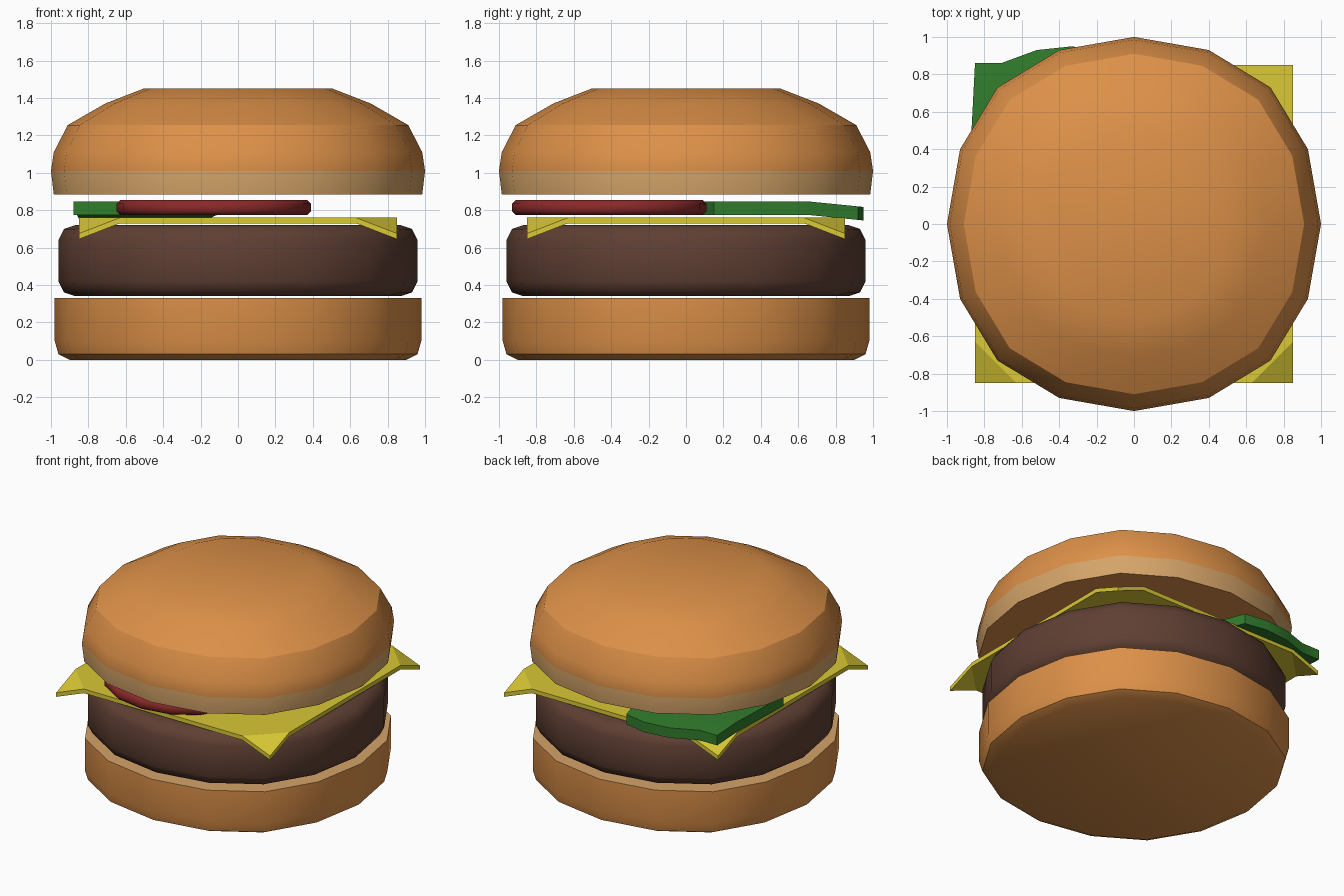
import bpy, bmesh
from mathutils import Vector

if "Cube" in bpy.data.objects:
    bpy.data.objects.remove(bpy.data.objects["Cube"])


def material(name, rgb):
    m = bpy.data.materials.new(name)
    m.diffuse_color = (*rgb, 1)
    m.use_nodes = True
    m.node_tree.nodes["Principled BSDF"].inputs["Base Color"].default_value = m.diffuse_color
    return m


crust = material("crust", (0.72, 0.28, 0.065))
crumb = material("crumb", (0.66, 0.37, 0.14))
meat = material("meat", (0.115, 0.05, 0.033))
yellow = material("yellow", (0.70, 0.58, 0.035))
red = material("red", (0.26, 0.022, 0.022))
green = material("green", (0.03, 0.20, 0.025))

# Slightly squarish 16-sided outline: one quadrant, turned four times
OUTLINE = []
for turn in range(4):
    for x, y in [(1, 0), (0.93, 0.40), (0.73, 0.73), (0.40, 0.93)]:
        for _ in range(turn):
            x, y = -y, x
        OUTLINE.append((x, y))


def finish(name, bm, mats, angle):
    bmesh.ops.recalc_face_normals(bm, faces=bm.faces)
    me = bpy.data.meshes.new(name)
    bm.to_mesh(me)
    bm.free()
    for m in mats:
        me.materials.append(m)
    ob = bpy.data.objects.new(name, me)
    bpy.context.collection.objects.link(ob)
    bpy.ops.object.select_all(action='DESELECT')
    ob.select_set(True)
    bpy.context.view_layer.objects.active = ob
    bpy.ops.object.shade_smooth_by_angle(angle=angle)
    return ob


def disc(name, profile, mats, pale=(), centre=(0, 0), angle=0.6):
    """Stack of outline rings (radius, z); bands listed in pale use material 1."""
    bm = bmesh.new()
    rings = [[bm.verts.new((centre[0] + r * x, centre[1] + r * y, z))
              for x, y in OUTLINE] for r, z in profile]
    n = len(OUTLINE)
    bm.faces.new(rings[0][::-1])
    for k, (a, b) in enumerate(zip(rings, rings[1:])):
        for i in range(n):
            j = (i + 1) % n
            f = bm.faces.new((a[i], a[j], b[j], b[i]))
            f.material_index = int(k in pale)
    cap = bm.faces.new(rings[-1])
    cap.material_index = int("cap" in pale)
    return finish(name, bm, mats, angle)


def thicken(bm, t):
    """Extrude a sheet straight up into a closed slab."""
    ext = bmesh.ops.extrude_face_region(bm, geom=bm.faces[:], use_keep_orig=True)
    top = [v for v in ext["geom"] if isinstance(v, bmesh.types.BMVert)]
    bmesh.ops.translate(bm, verts=top, vec=(0, 0, t))


# Buns
disc("bottom_bun", [(0.90, 0), (0.96, 0.03), (0.98, 0.10), (0.98, 0.33)],
     [crust, crumb], pale=("cap",))
disc("top_bun", [(0.985, 0.885), (1.0, 1.01), (0.985, 1.11), (0.91, 1.255),
                 (0.71, 1.37), (0.505, 1.45)],
     [crust, crumb], pale=(0,), angle=0.52)

# Patty
disc("patty", [(0.87, 0.34), (0.93, 0.36), (0.96, 0.42), (0.96, 0.64),
               (0.93, 0.70), (0.87, 0.72)], [meat], angle=0.9)

# Tomato slice
disc("tomato_slice", [(0.50, 0.775), (0.52, 0.795), (0.52, 0.835), (0.50, 0.855)],
     [red], centre=(-0.13, -0.41), angle=0.9)

# Cheese slice: flat octagon with four drooping corner flaps
bm = bmesh.new()
S, K, Z = 0.85, 0.63, 0.73
octagon, corners = [], []
for sx, sy in [(1, 1), (-1, 1), (-1, -1), (1, -1)]:
    a, b = (sx * S, sy * K, Z), (sx * K, sy * S, Z)
    if sx * sy < 0:
        a, b = b, a
    a, b = bm.verts.new(a), bm.verts.new(b)
    octagon += [a, b]
    bm.faces.new((a, bm.verts.new((sx * S, sy * S, 0.645)), b))
bm.faces.new(octagon)
thicken(bm, 0.03)
finish("cheese_slice", bm, [yellow], 0.2)

# Lettuce leaf, bent down towards the back
bm = bmesh.new()
leaf = [(-0.88, 0.15), (-0.87, 0.48), (-0.85, 0.86), (-0.71, 0.86), (-0.52, 0.93),
        (-0.33, 0.95), (-0.17, 0.92), (-0.10, 0.60), (-0.14, 0.15), (-0.45, 0.05)]
bm.faces.new([bm.verts.new((x, y, 0.775)) for x, y in reversed(leaf)])
bmesh.ops.bisect_plane(bm, geom=bm.verts[:] + bm.edges[:] + bm.faces[:],
                       plane_co=Vector((0, 0.65, 0)), plane_no=Vector((0, 1, 0)))
for v in bm.verts:
    v.co.z -= 0.1 * max(0, v.co.y - 0.65)
thicken(bm, 0.072)
finish("lettuce_leaf", bm, [green], 0.5)
